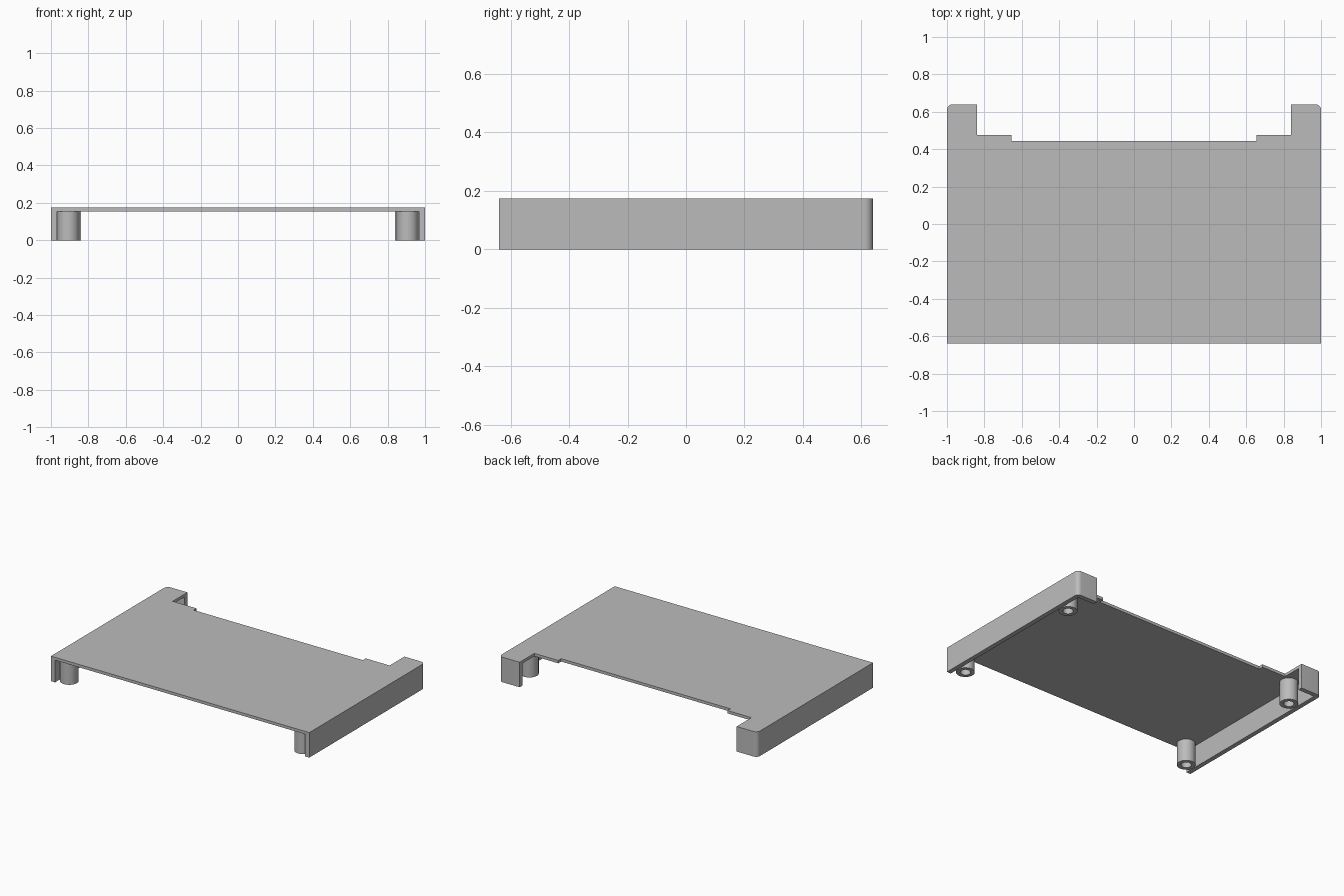
import bpy, bmesh, math

if "Cube" in bpy.data.objects:
    bpy.data.objects.remove(bpy.data.objects["Cube"])

H = 0.175          # overall height
PLATE_Z = 0.155    # underside of the top plate
WALL = 0.032       # wall thickness
BACK = 0.64        # half depth

grey = bpy.data.materials.new("plain grey")
grey.diffuse_color = (0.5, 0.5, 0.5, 1)
grey.use_nodes = True
grey.node_tree.nodes["Principled BSDF"].inputs["Base Color"].default_value = grey.diffuse_color


def new_object(name, bm):
    bmesh.ops.recalc_face_normals(bm, faces=bm.faces)
    mesh = bpy.data.meshes.new(name)
    bm.to_mesh(mesh)
    bm.free()
    mesh.materials.append(grey)
    obj = bpy.data.objects.new(name, mesh)
    bpy.context.collection.objects.link(obj)
    return obj


def prism(name, half, z0, z1):
    """Extrude a half outline (front to back, x > 0) mirrored over x = 0."""
    outline = half + [(-x, y) for x, y in reversed(half)]
    bm = bmesh.new()
    face = bm.faces.new([bm.verts.new((x, y, z0)) for x, y in outline])
    top = bmesh.ops.extrude_face_region(bm, geom=[face])
    for v in top["geom"]:
        if isinstance(v, bmesh.types.BMVert):
            v.co.z = z1
    return new_object(name, bm)


def shade(obj):
    bpy.ops.object.select_all(action='DESELECT')
    obj.select_set(True)
    bpy.context.view_layer.objects.active = obj
    bpy.ops.object.shade_smooth_by_angle(angle=math.radians(30))


# Tray: solid outline with rounded rear corners and a stepped rear notch
R = 0.03
corner = [(1 - R + R * math.cos(a), BACK - R + R * math.sin(a))
          for a in [math.radians(90 * i / 8) for i in range(9)]]
tray = prism("tray", [(1, -BACK)] + corner +
             [(0.84, BACK), (0.84, 0.477), (0.655, 0.477), (0.655, 0.445)], 0, H)

# Hollow underneath, open at the front and between the rear corner walls
cavity = prism("cavity_cutter",
               [(1 - WALL, -1), (1 - WALL, BACK - WALL), (0.84, BACK - WALL), (0.84, 1)],
               -0.5, PLATE_Z)
cut = tray.modifiers.new("hollow", 'BOOLEAN')
cut.operation = 'DIFFERENCE'
cut.solver = 'EXACT'
cut.object = cavity
bpy.context.view_layer.objects.active = tray
bpy.ops.object.modifier_apply(modifier=cut.name)
bpy.data.objects.remove(cavity)
shade(tray)


# Hollow posts under the four corners
def post(name, x, y, r_out=0.059, r_in=0.033, n=40):
    bm = bmesh.new()
    rings = [[bm.verts.new((x + r * math.cos(2 * math.pi * i / n),
                            y + r * math.sin(2 * math.pi * i / n), z)) for i in range(n)]
             for r, z in ((r_out, PLATE_Z), (r_out, 0), (r_in, 0), (r_in, PLATE_Z))]
    for a, b in zip(rings, rings[1:]):
        for i in range(n):
            j = (i + 1) % n
            bm.faces.new((a[i], a[j], b[j], b[i]))
    # close the hidden top so the tube is solid
    for i in range(n):
        j = (i + 1) % n
        bm.faces.new((rings[3][i], rings[3][j], rings[0][j], rings[0][i]))
    shade(new_object(name, bm))


for side, x in (("left", -0.907), ("right", 0.907)):
    for end, y in (("front", -0.57), ("rear", 0.435)):
        post(f"{end}_{side}_post", x, y)
